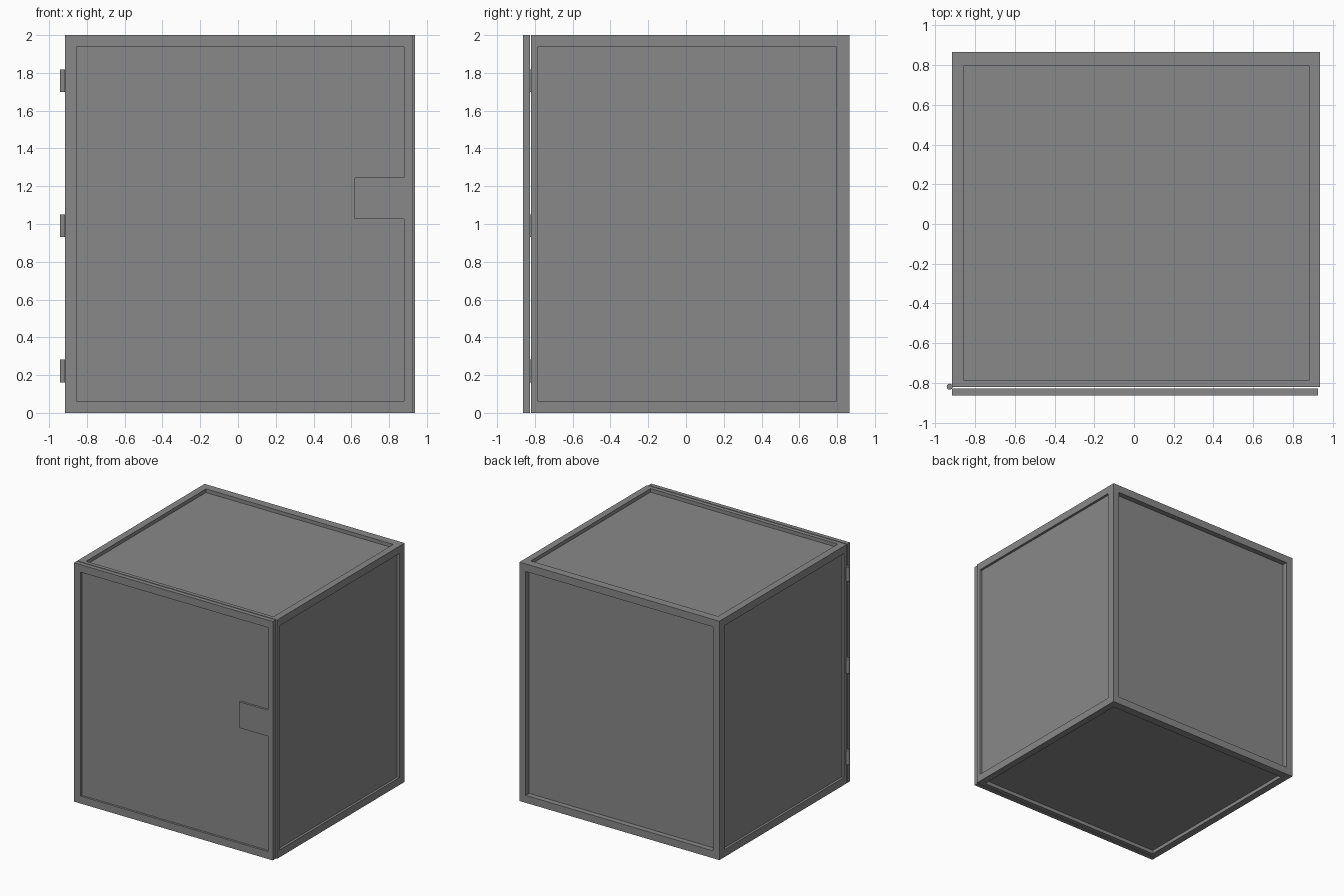
import bpy, bmesh
from mathutils import Vector

if "Cube" in bpy.data.objects:
    bpy.data.objects.remove(bpy.data.objects["Cube"])

grey = bpy.data.materials.new("mid_grey")
grey.use_nodes = True
GREY = (0.25, 0.25, 0.25, 1)
grey.diffuse_color = GREY
grey.node_tree.nodes["Principled BSDF"].inputs["Base Color"].default_value = GREY


def finish(bm, name):
    bmesh.ops.recalc_face_normals(bm, faces=bm.faces)
    mesh = bpy.data.meshes.new(name)
    bm.to_mesh(mesh)
    bm.free()
    mesh.materials.append(grey)
    obj = bpy.data.objects.new(name, mesh)
    bpy.context.collection.objects.link(obj)
    return obj


def box(name, lo, hi):
    bm = bmesh.new()
    bmesh.ops.create_cube(bm, size=1)
    lo, hi = Vector(lo), Vector(hi)
    for v in bm.verts:
        v.co = (lo + hi) / 2 + v.co * (hi - lo)
    return finish(bm, name)


def prism(name, outline, y0, y1):
    """Extrude an x-z outline from y0 to y1."""
    bm = bmesh.new()
    face = bm.faces.new([bm.verts.new((x, y0, z)) for x, z in outline])
    ext = bmesh.ops.extrude_face_region(bm, geom=[face])["geom"]
    for v in ext:
        if isinstance(v, bmesh.types.BMVert):
            v.co.y = y1
    return finish(bm, name)


def cut(obj, cutter):
    cutter.hide_render = True
    mod = obj.modifiers.new("recess", 'BOOLEAN')
    mod.operation = 'DIFFERENCE'
    mod.solver = 'EXACT'
    mod.object = cutter
    bpy.context.view_layer.objects.active = obj
    bpy.ops.object.modifier_apply(modifier=mod.name)
    bpy.data.objects.remove(cutter)


# Cabinet body, with a recessed panel on each closed side
LO, HI = Vector((-0.915, -0.82, 0)), Vector((0.937, 0.865, 2))
IN_LO, IN_HI = Vector((-0.855, -0.787, 0.062)), Vector((0.88, 0.797, 1.937))
body = box("cabinet_body", LO, HI)
recesses = [(0, -1, 0.02), (0, 1, 0.02), (1, 1, 0.045), (2, -1, 0.03), (2, 1, 0.03)]
for axis, side, depth in recesses:
    a, b = IN_LO.copy(), IN_HI.copy()
    if side > 0:
        a[axis], b[axis] = HI[axis] - depth, HI[axis] + 0.1
    else:
        a[axis], b[axis] = LO[axis] - 0.1, LO[axis] + depth
    cut(body, box("panel_cutter", a, b))

# Hollow interior, open behind the door
cut(body, box("interior_cutter", (-0.855, -1, 0.062), (0.88, 0.797, 1.937)))

# Door, with a recessed panel that leaves a flush latch tab
door = box("door", (-0.915, -0.863, 0), (0.927, -0.827, 2))
l, r, b, t = -0.855, 0.88, 0.062, 1.937
outline = [(l, b), (r, b), (r, 1.027), (0.618, 1.027),
           (0.618, 1.245), (r, 1.245), (r, t), (l, t)]
cut(door, prism("door_cutter", outline, -0.95, -0.845))

# Hinge barrels
for name, z in (("lower", 0.222), ("middle", 0.99), ("upper", 1.758)):
    bm = bmesh.new()
    bmesh.ops.create_cone(bm, cap_ends=True, segments=16, radius1=0.015,
                          radius2=0.015, depth=0.12)
    bmesh.ops.translate(bm, verts=bm.verts, vec=(-0.928, -0.819, z))
    finish(bm, name + "_hinge")
